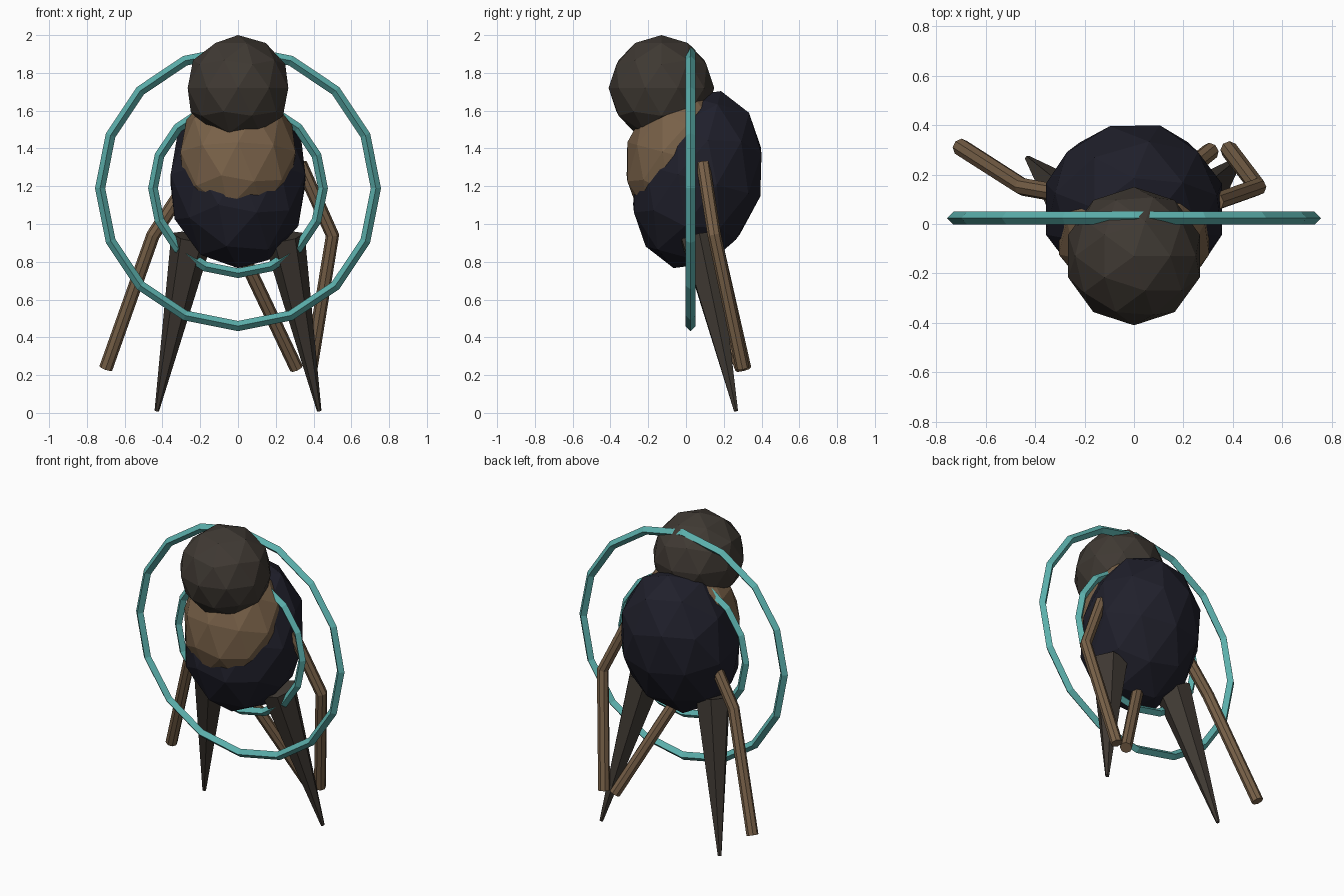
import bpy, bmesh, math
from mathutils import Vector, Matrix

if "Cube" in bpy.data.objects:
    bpy.data.objects.remove(bpy.data.objects["Cube"])


def material(name, rgb):
    m = bpy.data.materials.new(name)
    m.diffuse_color = (*rgb, 1)
    m.use_nodes = True
    m.node_tree.nodes["Principled BSDF"].inputs["Base Color"].default_value = m.diffuse_color
    return m


NAVY = material("dark navy", (0.014, 0.014, 0.024))
TAN = material("tan", (0.19, 0.12, 0.066))
BROWN = material("dark brown", (0.05, 0.041, 0.033))
TEAL = material("teal", (0.105, 0.43, 0.41))


def add(name, bm, mat):
    bmesh.ops.recalc_face_normals(bm, faces=bm.faces[:])
    me = bpy.data.meshes.new(name)
    bm.to_mesh(me)
    bm.free()
    me.materials.append(mat)
    ob = bpy.data.objects.new(name, me)
    bpy.context.collection.objects.link(ob)
    return ob


def ball(name, centre, radii, tilt, mat):
    bm = bmesh.new()
    mx = (Matrix.Translation(centre) @ Matrix.Rotation(math.radians(tilt), 4, 'X')
          @ Matrix.Diagonal((*radii, 1)))
    bmesh.ops.create_icosphere(bm, subdivisions=2, radius=1, matrix=mx)
    return add(name, bm, mat)


def skin(bm, rings):
    for a, b in zip(rings, rings[1:]):
        for i in range(len(a)):
            j = (i + 1) % len(a)
            bm.faces.new((a[i], a[j], b[j], b[i]))


def hoop(name, major, minor, centre, mat):
    # upright ring with a diamond cross-section
    bm = bmesh.new()
    rings = []
    for k in range(16):
        t = math.tau * k / 16
        out = Vector((math.cos(t), 0, math.sin(t)))
        rings.append([bm.verts.new(Vector(centre) + out * (major + minor * math.cos(p))
                                   + Vector((0, minor * math.sin(p), 0)))
                      for p in (0, math.pi / 2, math.pi, 1.5 * math.pi)])
    skin(bm, rings + rings[:1])
    return add(name, bm, mat)


def tube(name, points, radii, sides, mat):
    # capped tube along a path with mitred bends
    pts = [Vector(p) for p in points]
    bm = bmesh.new()
    rings = []
    for i, p in enumerate(pts):
        d_in = (p - pts[i - 1]).normalized() if i else (pts[1] - p).normalized()
        d_out = (pts[i + 1] - p).normalized() if i < len(pts) - 1 else d_in
        d = (d_in + d_out).normalized()
        u = d.cross(Vector((0, 1, 0))).normalized()
        v = d.cross(u)
        rings.append([bm.verts.new(p + radii[i] * (u * math.cos(a) + v * math.sin(a)))
                      for a in (math.tau * k / sides for k in range(sides))])
    skin(bm, rings)
    bm.faces.new(rings[0])
    bm.faces.new(rings[-1])
    return add(name, bm, mat)


# body, chest and head
ball("body", (0, 0.06, 1.235), (0.375, 0.345, 0.485), -15, NAVY)
ball("chest", (0, -0.04, 1.36), (0.32, 0.28, 0.38), -15, TAN)
ball("head", (0, -0.13, 1.72), (0.28, 0.28, 0.28), 0, BROWN)

# hoops
hoop("outer_hoop", 0.73, 0.027, (0, 0.024, 1.19), TEAL)
hoop("inner_hoop", 0.45, 0.026, (0, 0.024, 1.19), TEAL)

# tapered legs
for side, label in ((-1, "left"), (1, "right")):
    tube(label + "_spike_leg", [(side * 0.245, 0.07, 0.93), (side * 0.43, 0.265, 0.01)],
         (0.11, 0.012), 6, BROWN)

# thin bent limbs
R = 0.036
tube("left_limb", [(-0.28, 0.12, 1.2), (-0.45, 0.15, 0.94), (-0.70, 0.31, 0.235)],
     (R, R, R), 8, TAN)
tube("right_limb", [(0.33, 0.09, 1.32), (0.50, 0.15, 0.94), (0.385, 0.3, 0.235)],
     (R, R, R), 8, TAN)
tube("rear_limb", [(-0.03, 0.02, 0.95), (0.31, 0.295, 0.235)], (R, R), 8, TAN)
